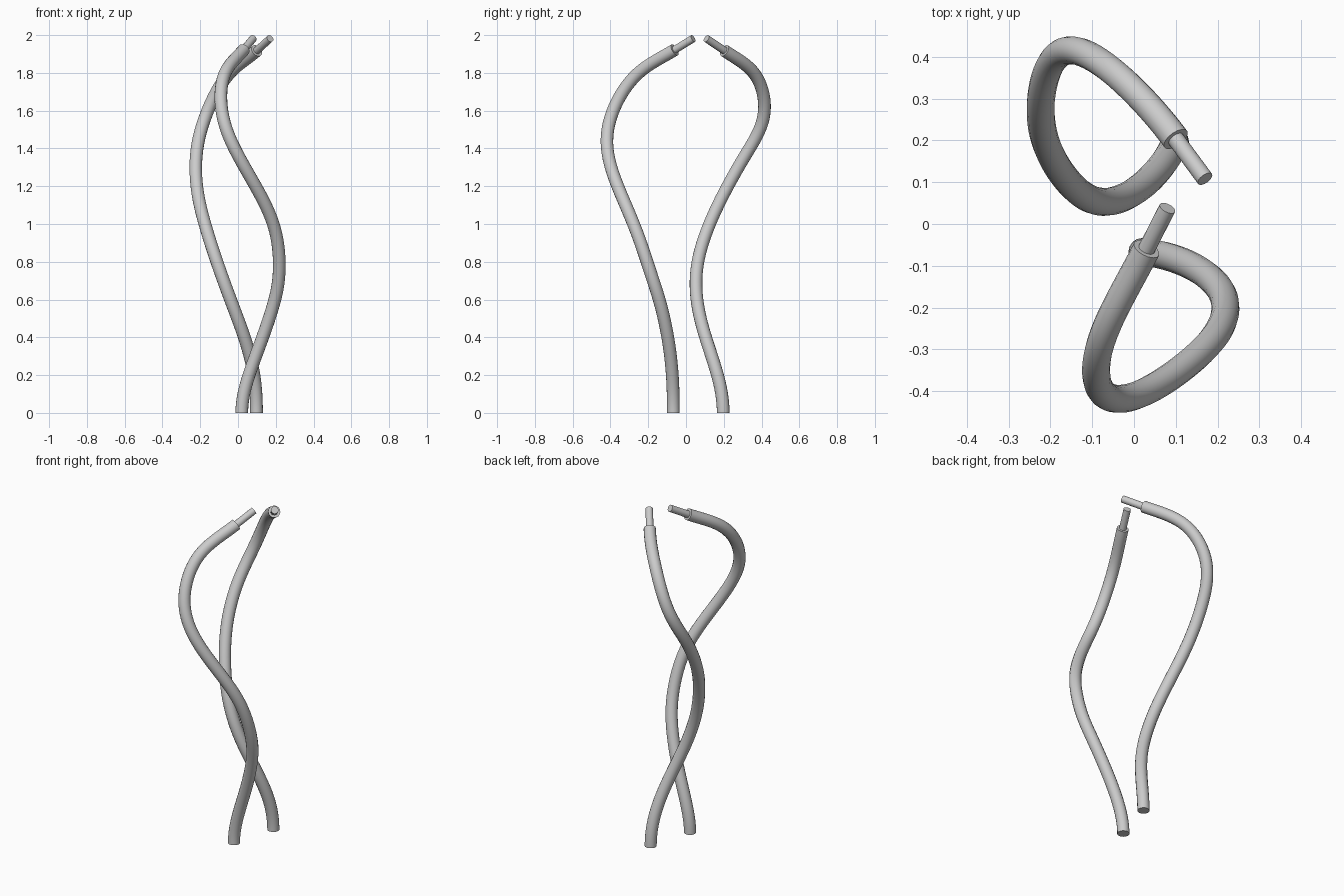
import bpy
from mathutils import Vector

if "Cube" in bpy.data.objects:
    bpy.data.objects.remove(bpy.data.objects["Cube"])

grey = bpy.data.materials.new("plain_grey")
grey.diffuse_color = (0.6, 0.6, 0.6, 1)
grey.use_nodes = True
grey.node_tree.nodes["Principled BSDF"].inputs["Base Color"].default_value = grey.diffuse_color


def tube(name, pts, radius, start_dir, end_dir):
    """Round capped tube along a curvature-continuous spline through pts."""
    p = [Vector(q) for q in pts]
    n = len(p)
    # tangents: clamped at both ends, relaxed to a cubic spline in between
    m = [(p[min(i + 1, n - 1)] - p[max(i - 1, 0)]) / 2 for i in range(n)]
    m[0] = start_dir * (p[1] - p[0]).length
    m[-1] = end_dir * (p[-1] - p[-2]).length
    for _ in range(40):
        for i in range(1, n - 1):
            m[i] = (3 * (p[i + 1] - p[i - 1]) - m[i - 1] - m[i + 1]) / 4
    cu = bpy.data.curves.new(name, 'CURVE')
    cu.dimensions = '3D'
    cu.bevel_depth = radius
    cu.bevel_resolution = 6
    cu.resolution_u = 10
    cu.use_fill_caps = True
    sp = cu.splines.new('BEZIER')
    sp.bezier_points.add(n - 1)
    for bp, co, t in zip(sp.bezier_points, p, m):
        bp.handle_left_type = bp.handle_right_type = 'FREE'
        bp.co = co
        bp.handle_left = co - t / 3
        bp.handle_right = co + t / 3
    ob = bpy.data.objects.new(name, cu)
    bpy.context.collection.objects.link(ob)
    bpy.ops.object.select_all(action='DESELECT')
    ob.select_set(True)
    bpy.context.view_layer.objects.active = ob
    bpy.ops.object.convert(target='MESH')
    ob = bpy.context.object
    ob.data.materials.clear()
    ob.data.materials.append(grey)
    bpy.ops.object.shade_smooth_by_angle(angle=0.7)


def strand(name, path, tip):
    end, tip = Vector(path[-1]), Vector(tip)
    d = (tip - end).normalized()
    # twisting body, then the thin end pin
    tube(name + "_body", path, 0.0335, Vector((0, 0, 1)), d)
    tube(name + "_pin", [end - d * 0.03, tip], 0.0205, d, d)


strand("front_strand", [
    (0.02, -0.067, 0), (0.055, -0.072, 0.19), (0.125, -0.094, 0.385),
    (0.188, -0.135, 0.575), (0.218, -0.19, 0.75), (0.198, -0.262, 0.96),
    (0.115, -0.345, 1.16), (0.0, -0.412, 1.365), (-0.081, -0.395, 1.575),
    (-0.072, -0.262, 1.79), (0.03, -0.06, 1.922)], (0.08, 0.038, 1.982))

strand("back_strand", [
    (0.098, 0.197, 0), (0.085, 0.168, 0.195), (0.037, 0.107, 0.39),
    (-0.034, 0.06, 0.585), (-0.105, 0.06, 0.78), (-0.168, 0.115, 0.975),
    (-0.214, 0.205, 1.17), (-0.22, 0.318, 1.37), (-0.17, 0.412, 1.575),
    (-0.052, 0.366, 1.79), (0.1, 0.203, 1.918)], (0.17, 0.108, 1.982))
